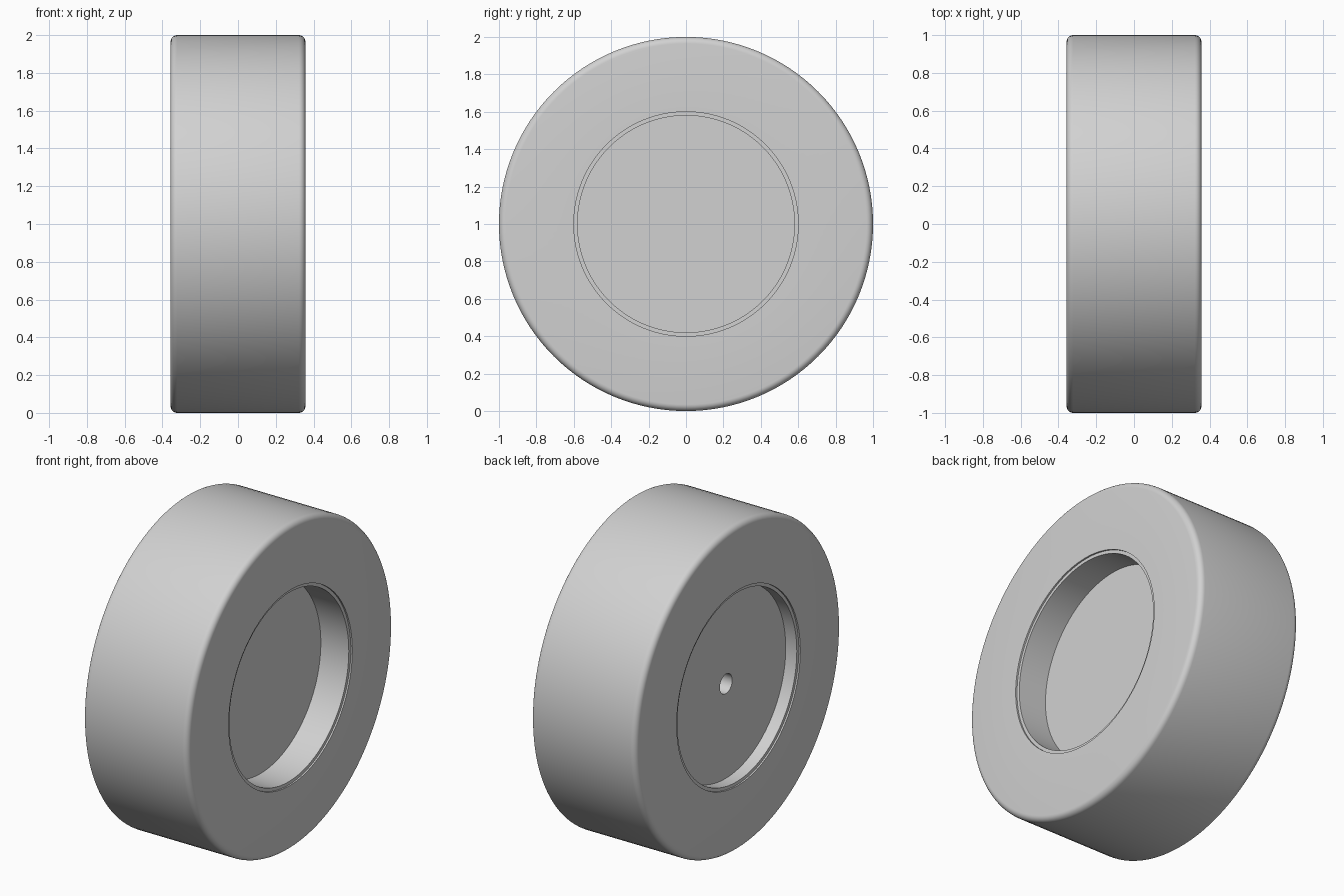
import bpy
import bmesh
from math import pi, sin, cos, radians
from mathutils import Vector

cube = bpy.data.objects.get("Cube")
if cube:
    bpy.data.objects.remove(cube, do_unlink=True)

HALF = 0.357      # half width of the wheel
RADIUS = 1.0
BORE = 0.6        # inner radius of the tyre
LIP = 0.58        # radius of the hub recesses
FILLET = 0.035
SEGMENTS = 128

grey = bpy.data.materials.new("light_grey")
grey.use_nodes = True
colour = (0.64, 0.64, 0.64, 1)
grey.diffuse_color = colour
grey.node_tree.nodes["Principled BSDF"].inputs["Base Color"].default_value = colour


def lathe(name, profile, closed):
    """Revolve (x, radius) points around the wheel axle."""
    bm = bmesh.new()
    verts = [bm.verts.new((x, 0, r)) for x, r in profile]
    edges = [bm.edges.new(pair) for pair in zip(verts, verts[1:])]
    if closed:
        edges.append(bm.edges.new((verts[-1], verts[0])))
    bmesh.ops.spin(bm, geom=verts + edges, cent=(0, 0, 0), axis=(1, 0, 0),
                   angle=2 * pi, steps=SEGMENTS)
    bmesh.ops.remove_doubles(bm, verts=bm.verts, dist=1e-4)
    bmesh.ops.recalc_face_normals(bm, faces=bm.faces)
    bmesh.ops.translate(bm, verts=bm.verts, vec=Vector((0, 0, RADIUS)))
    mesh = bpy.data.meshes.new(name)
    bm.to_mesh(mesh)
    bm.free()
    mesh.materials.append(grey)
    obj = bpy.data.objects.new(name, mesh)
    bpy.context.collection.objects.link(obj)
    bpy.ops.object.select_all(action='DESELECT')
    obj.select_set(True)
    bpy.context.view_layer.objects.active = obj
    bpy.ops.object.shade_smooth_by_angle(angle=radians(30))
    return obj


# Tyre: flat-sided ring with rounded outer edges
arc = [(HALF - FILLET + FILLET * cos(a), RADIUS - FILLET + FILLET * sin(a))
       for a in (pi / 2 * i / 6 for i in range(7))]
mirrored = [(-x, r) for x, r in reversed(arc)]
lathe("tyre", [(HALF, BORE)] + arc + mirrored + [(-HALF, BORE)], True)

# Hub: thin lip, deep recess on one side, shallow recess with axle hole on the other
RIM = HALF - 0.01
DEEP_FLOOR = HALF - 0.2
SHALLOW_FLOOR = -HALF + 0.085
AXLE = 0.06
AXLE_END = 0.05
lathe("hub", [
    (DEEP_FLOOR, 0), (DEEP_FLOOR, LIP), (RIM, LIP), (RIM, BORE),
    (-RIM, BORE), (-RIM, LIP), (SHALLOW_FLOOR, LIP), (SHALLOW_FLOOR, AXLE),
    (AXLE_END, AXLE), (AXLE_END, 0),
], False)
